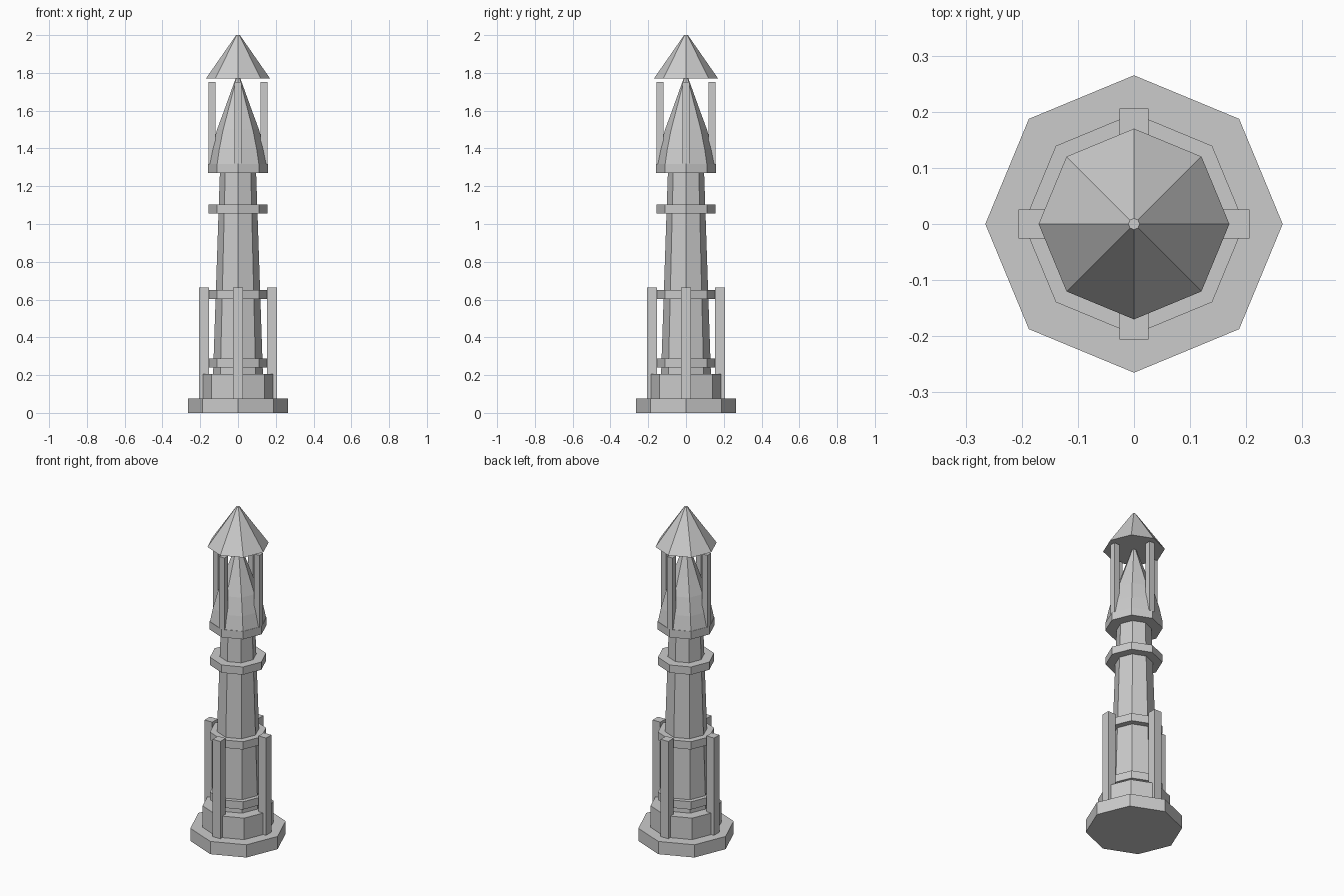
import bpy, bmesh, math

if "Cube" in bpy.data.objects:
    bpy.data.objects.remove(bpy.data.objects["Cube"])

SIDES = 8


def lathe(name, profile):
    """Eight-sided solid from (radius, z) pairs, corners on the axes."""
    bm = bmesh.new()
    rings = []
    for r, z in profile:
        rings.append([bm.verts.new((r * math.cos(math.tau * i / SIDES),
                                    r * math.sin(math.tau * i / SIDES), z))
                      for i in range(SIDES)])
    for lo, hi in zip(rings, rings[1:]):
        for i in range(SIDES):
            j = (i + 1) % SIDES
            bm.faces.new((lo[i], lo[j], hi[j], hi[i]))
    bm.faces.new(rings[0][::-1])
    bm.faces.new(rings[-1])
    return finish(name, bm)


def finish(name, bm):
    mesh = bpy.data.meshes.new(name)
    bm.to_mesh(mesh)
    bm.free()
    obj = bpy.data.objects.new(name, mesh)
    bpy.context.collection.objects.link(obj)
    return obj


def posts(name, dist, width, z0, z1):
    """Four square posts, one on each axis direction."""
    for i in range(4):
        a = i * math.pi / 2
        bm = bmesh.new()
        bmesh.ops.create_cube(bm, size=1)
        for v in bm.verts:
            v.co = (v.co.x * width + dist * math.cos(a),
                    v.co.y * width + dist * math.sin(a),
                    z0 + (v.co.z + 0.5) * (z1 - z0))
        finish(f"{name}_{i + 1}", bm)


# stepped base
lathe("base_plinth", [(0.265, 0), (0.265, 0.077)])
lathe("base_step", [(0.197, 0.077), (0.197, 0.207)])

# tapered shaft and its bands
lathe("shaft", [(0.132, 0.207), (0.096, 1.27)])
for i, z in enumerate((0.24, 0.603, 1.055)):
    lathe(f"shaft_band_{i + 1}", [(0.156, z), (0.156, z + 0.047)])
lathe("gallery_floor", [(0.158, 1.27), (0.158, 1.318)])

# buttress posts around the lower shaft
posts("buttress", 0.18, 0.051, 0.077, 0.665)

# bulging spire inside the open lantern
lathe("inner_spire", [(0.156, 1.318), (0.139, 1.40), (0.111, 1.50),
                      (0.074, 1.60), (0.012, 1.772)])
posts("lantern_post", 0.1375, 0.035, 1.318, 1.753)

# cap roof
lathe("cap_roof", [(0.17, 1.77), (0.01, 2.0)])
